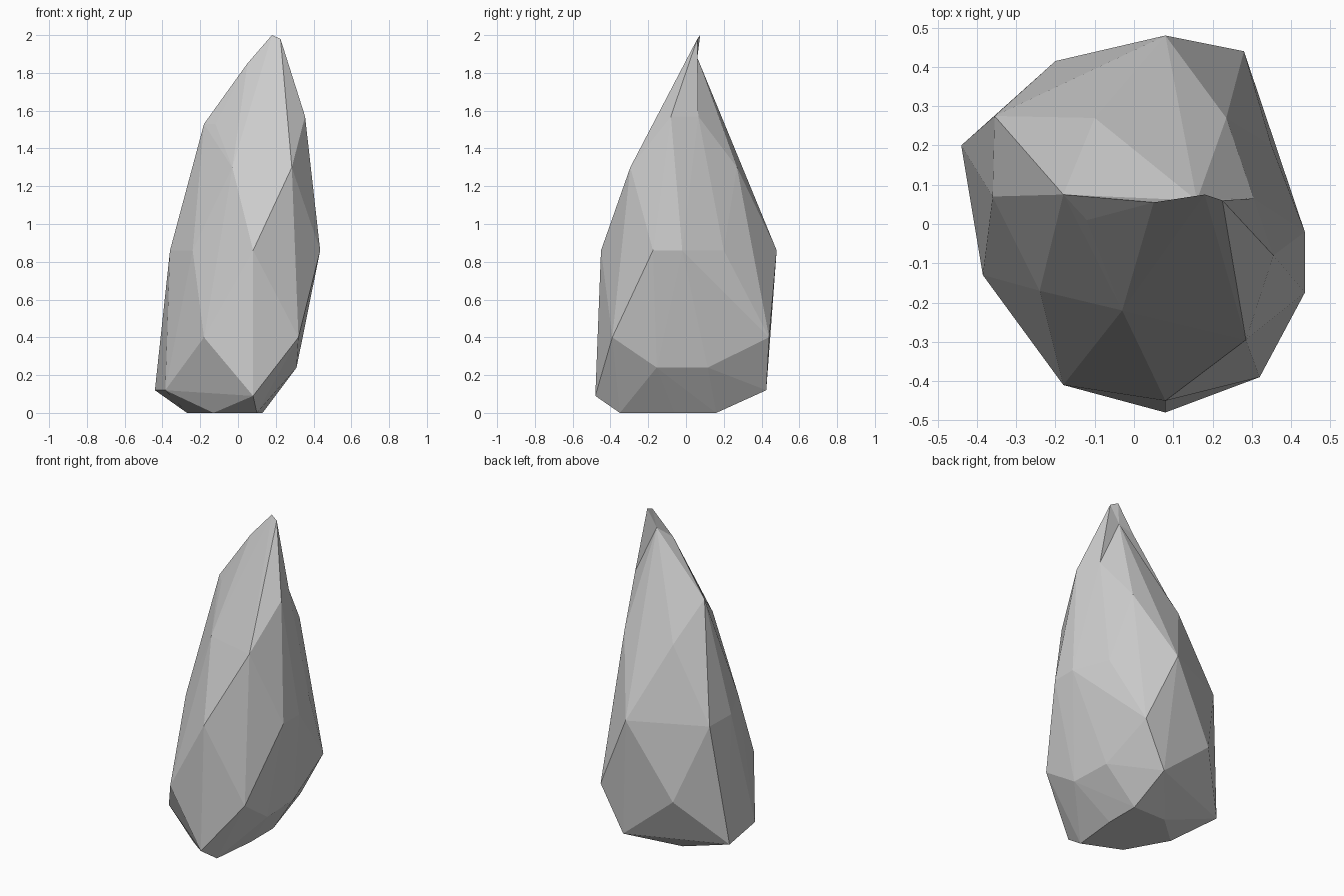
import bpy
import bmesh
from mathutils import Vector

# Remove the default object
default_cube = bpy.data.objects.get("Cube")
if default_cube:
    bpy.data.objects.remove(default_cube, do_unlink=True)


def make_material(name, colour):
    """Plain flat material with matching viewport and render colour."""
    material = bpy.data.materials.new(name)
    material.use_nodes = True
    material.diffuse_color = colour
    shader = material.node_tree.nodes["Principled BSDF"]
    shader.inputs["Base Color"].default_value = colour
    shader.inputs["Roughness"].default_value = 0.9
    return material


def add_ring(bm, height, points):
    """Add the corner points found at one height of the rock."""
    for x, y in points:
        bm.verts.new((x, y, height))


def dent(bm, point, near_height, facing):
    """Replace the rear facets around the peak by a fan sunk to one point."""
    sunk = [f for f in bm.faces
            if f.normal.y > facing
            and any(v.co.z > near_height for v in f.verts)]
    rim = [e for e in {e for f in sunk for e in f.edges}
           if sum(f in sunk for f in e.link_faces) == 1]
    bmesh.ops.delete(bm, geom=sunk, context="FACES_KEEP_BOUNDARY")
    centre = bm.verts.new(point)
    for edge in rim:
        bm.faces.new((*edge.verts, centre))


# Cross-sections of the chiselled rock, from the flat base up to the peak
rings = (
    (0.0, ((-.27, .0), (-.13, -.25), (.1, -.35), (.13, -.06),
           (.13, .16), (-.09, .16))),
    (.12, ((-.44, .2), (-.385, -.13), (.135, .425))),
    (.09, ((.08, -.48),)),
    (.24, ((.31, -.155), (.3, .115))),
    (.4, ((-.18, -.41), (.32, -.39), (.28, .44), (-.2, .415))),
    (.86, ((-.36, .07), (-.24, -.17), (.08, -.45), (.435, -.175),
           (.435, -.02), (.35, .2), (.08, .48), (-.355, .275))),
    (1.3, ((-.03, -.22), (.285, -.295), (.235, .27), (-.1, .27))),
    (1.53, ((-.18, .075), (-.12, .01), (.09, .2))),
    (1.57, ((.355, -.08), (.305, .065))),
    (1.85, ((.05, .055), (.09, .035))),
    (1.98, ((.225, .06),)),
    (2.0, ((.18, .075),)),
)

# Wrap the sections in flat facets, then chip the back of the peak
bm = bmesh.new()
for height, points in rings:
    add_ring(bm, height, points)
hull = bmesh.ops.convex_hull(bm, input=bm.verts[:])
loose = [v for v in bm.verts if not v.link_faces]
bmesh.ops.delete(bm, geom=loose, context="VERTS")
bmesh.ops.recalc_face_normals(bm, faces=bm.faces[:])
bm.normal_update()
dent(bm, Vector((.16, .06, 1.88)), near_height=1.9, facing=.42)
bmesh.ops.recalc_face_normals(bm, faces=bm.faces[:])

# Rock object with flat shading
mesh = bpy.data.meshes.new("rock")
bm.to_mesh(mesh)
bm.free()
mesh.materials.append(make_material("stone grey", (.6, .6, .6, 1.0)))
rock = bpy.data.objects.new("rock", mesh)
bpy.context.collection.objects.link(rock)
